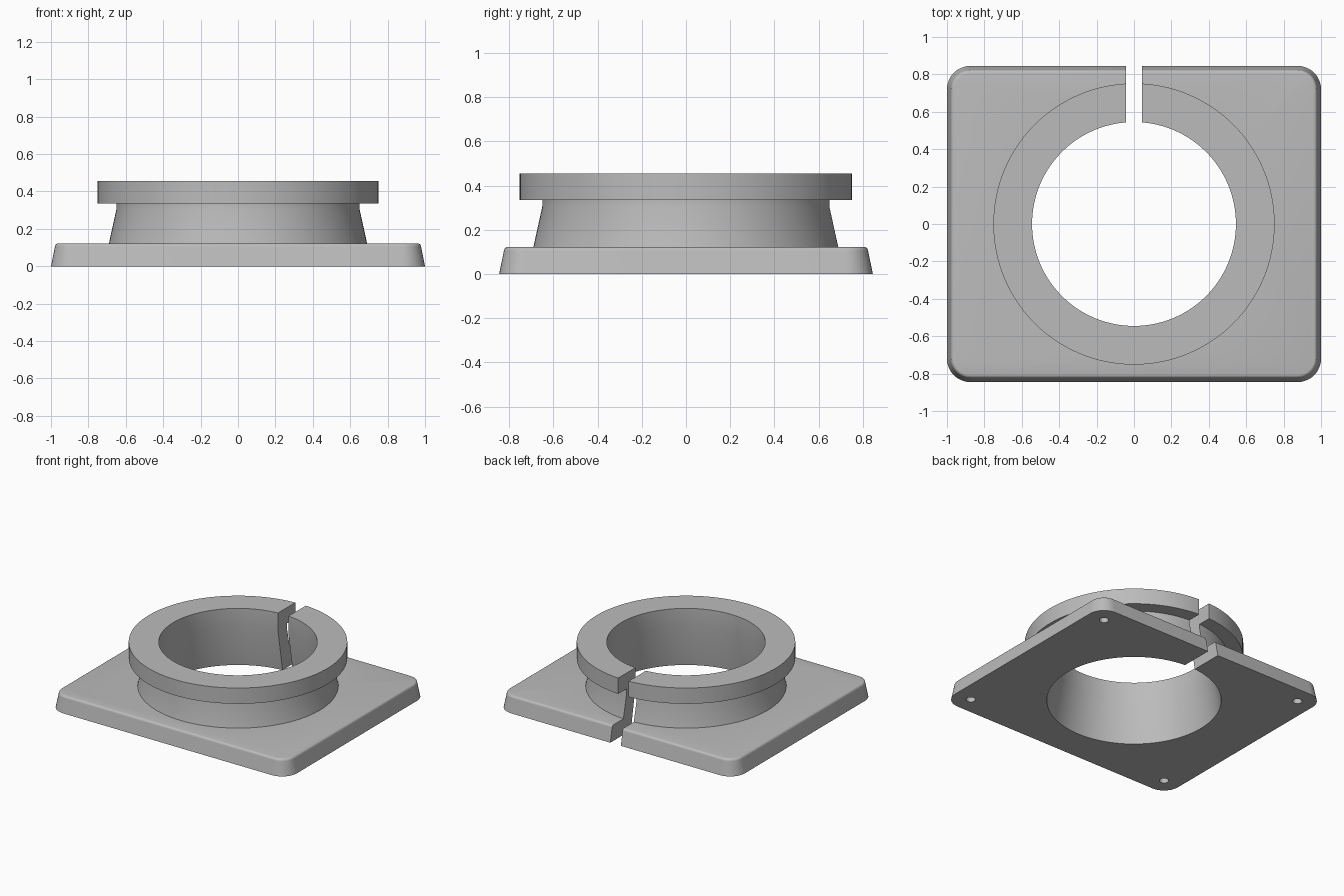
import bpy, bmesh, math

if "Cube" in bpy.data.objects:
    bpy.data.objects.remove(bpy.data.objects["Cube"])

SEGMENTS = 128
grey = bpy.data.materials.new("light grey")
grey.diffuse_color = (0.5, 0.5, 0.5, 1)
grey.use_nodes = True
grey.node_tree.nodes["Principled BSDF"].inputs["Base Color"].default_value = grey.diffuse_color


def loft(name, rings):
    """Closed solid skinned through a stack of equal-length rings."""
    bm = bmesh.new()
    loops = [[bm.verts.new(p) for p in ring] for ring in rings]
    for a, b in zip(loops, loops[1:]):
        for i in range(len(a)):
            j = (i + 1) % len(a)
            bm.faces.new((a[i], a[j], b[j], b[i]))
    bm.faces.new(loops[0][::-1])
    bm.faces.new(loops[-1])
    bmesh.ops.recalc_face_normals(bm, faces=bm.faces)
    mesh = bpy.data.meshes.new(name)
    bm.to_mesh(mesh)
    bm.free()
    mesh.materials.append(grey)
    obj = bpy.data.objects.new(name, mesh)
    bpy.context.collection.objects.link(obj)
    return obj


def lathe(name, profile, cx=0, cy=0, n=SEGMENTS):
    return loft(name, [[(cx + r * math.cos(2 * math.pi * i / n),
                         cy + r * math.sin(2 * math.pi * i / n), z)
                        for i in range(n)] for r, z in profile])


def rounded_rect(inset, z, hx=1.0, hy=0.845, radius=0.125, steps=10):
    ring = []
    for k, (sx, sy) in enumerate([(1, 1), (-1, 1), (-1, -1), (1, -1)]):
        for s in range(steps + 1):
            a = (k + s / steps) * math.pi / 2
            ring.append((sx * (hx - radius) + (radius - inset) * math.cos(a),
                         sy * (hy - radius) + (radius - inset) * math.sin(a), z))
    return ring


def combine(target, tool, operation):
    mod = target.modifiers.new(operation.lower(), 'BOOLEAN')
    mod.operation, mod.solver, mod.object = operation, 'EXACT', tool
    bpy.context.view_layer.objects.active = target
    bpy.ops.object.modifier_apply(modifier=mod.name)
    bpy.data.objects.remove(tool)


# Tapered base plate with a small rounded upper edge
edge = [(0.0, 0.0), (0.021, 0.104)]
edge += [(0.021 + 0.018 * (1 - math.cos(t)), 0.104 + 0.018 * math.sin(t))
         for t in (math.pi / 8, math.pi / 4, 3 * math.pi / 8, math.pi / 2)]
collar = loft("split_collar", [rounded_rect(i, z) for i, z in edge])

# Conical neck and overhanging rim
combine(collar, lathe("neck_and_rim", [
    (0.704, 0.06), (0.65, 0.305), (0.65, 0.335),
    (0.752, 0.335), (0.752, 0.455)]), 'UNION')

# Bore that widens toward the bottom
combine(collar, lathe("bore", [
    (0.603, -0.02), (0.545, 0.315), (0.545, 0.6)]), 'DIFFERENCE')

# Slot through the back
slot = [[(-0.044, 0.3, z), (0.044, 0.3, z), (0.044, 1.0, z), (-0.044, 1.0, z)]
        for z in (-0.1, 0.6)]
combine(collar, loft("slot", slot), 'DIFFERENCE')

# Blind screw holes under the corners
for sx in (-1, 1):
    for sy in (-1, 1):
        combine(collar, lathe("screw_hole", [(0.032, -0.05), (0.032, 0.08)],
                              sx * 0.868, sy * 0.713, 24), 'DIFFERENCE')

# Smooth curved walls, crisp edges
bpy.ops.object.select_all(action='DESELECT')
collar.select_set(True)
bpy.context.view_layer.objects.active = collar
bpy.ops.object.shade_smooth_by_angle(angle=math.radians(30))
